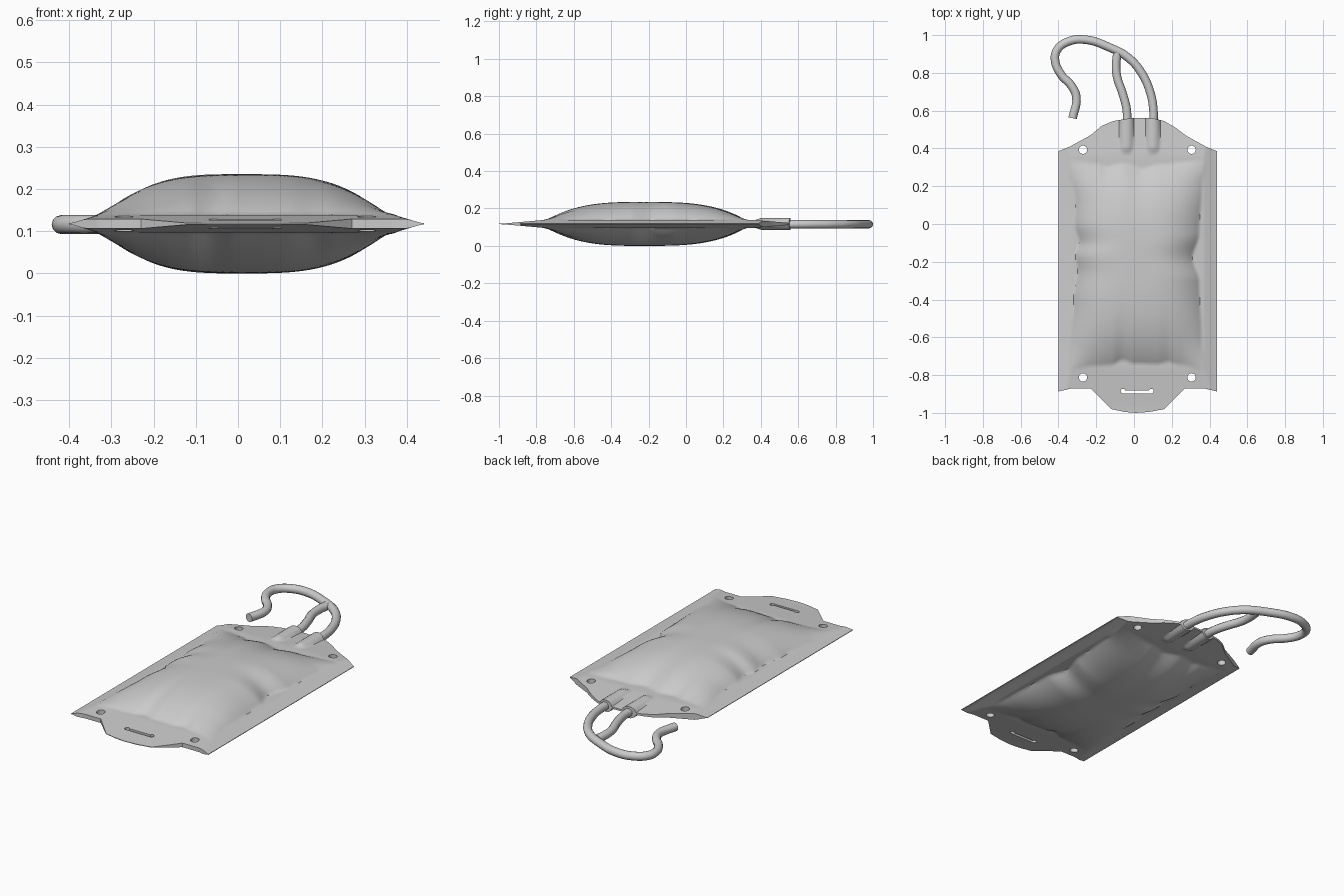
import bpy, bmesh, math

if "Cube" in bpy.data.objects:
    bpy.data.objects.remove(bpy.data.objects["Cube"])

ZC = 0.1175          # mid plane of the bag
XL, XR = -0.40, 0.44
TUBE_X = (-0.04, 0.10)


def interp(pts, v, smooth=False):
    if v <= pts[0][0]:
        return pts[0][1]
    for (a, fa), (b, fb) in zip(pts, pts[1:]):
        if v <= b:
            t = (v - a) / (b - a)
            if smooth:
                t = t * t * (3 - 2 * t)
            return fa + (fb - fa) * t
    return pts[-1][1]


# Outline of the welded sheet
TOP = [(-.40, .385), (-.34, .41), (-.23, .47), (-.17, .52), (-.11, .545), (-.02, .56),
       (.10, .56), (.16, .545), (.22, .51), (.28, .465), (.38, .41), (.44, .385)]
BOT = [(-.40, -.887), (-.33, -.87), (-.23, -.87), (-.18, -.92), (-.12, -.98), (-.05, -.995),
       (.01, -1.0), (.08, -.995), (.16, -.98), (.22, -.92), (.27, -.87), (.37, -.87), (.44, -.887)]

# Wrinkled seam around the filled pillow
P_LEFT = [(-.77, -.345), (-.65, -.335), (-.4, -.32), (-.25, -.30), (-.17, -.31), (-.1, -.29),
          (0, -.315), (.1, -.31), (.33, -.345)]
P_RIGHT = [(-.77, .375), (-.6, .358), (-.3, .345), (-.18, .31), (-.05, .345), (.2, .36), (.33, .38)]
P_BOT = [(-.34, -.77), (-.2, -.75), (-.12, -.745), (-.06, -.72), (0, -.738), (.12, -.742),
         (.18, -.73), (.24, -.745), (.37, -.77)]
P_TOP = [(-.34, .335), (-.2, .315), (-.15, .30), (-.06, .317), (.04, .29), (.14, .312), (.37, .335)]


def swell(v, lo, hi):
    u = abs((v - lo) / (hi - lo) * 2 - 1)
    return 1 - u ** 3.1 if u < 1 else 0


def half_height(x, y):
    # flat flange tapering to its edges
    h = 0.021 * min(1, (x - XL) / .07, (XR - x) / .07, (y + 1) / .24, (.62 - y) / .26)
    # inflated pillow
    f = swell(x, interp(P_LEFT, y, True), interp(P_RIGHT, y, True))
    f *= swell(y, interp(P_BOT, x, True), interp(P_TOP, x, True))
    h += 0.0965 * f ** .95
    # sleeves around the tubes
    k = min(1, max(0, (y - .32) / .08))
    for xc in TUBE_X:
        d = abs(x - xc) / .04
        if d < 1:
            h = max(h, .032 * k * math.sqrt(1 - d * d))
    return max(h, .0015)


def build_bag():
    nx = 84
    xs = [XL + (XR - XL) * i / nx for i in range(nx + 1)]

    def column(x):
        b, t = interp(BOT, x), interp(TOP, x)
        return ([b + (-.79 - b) * j / 10 for j in range(10)]
                + [-.79 + 1.13 * j / 90 for j in range(90)]
                + [.34 + (t - .34) * j / 14 for j in range(15)])

    bm = bmesh.new()
    grids = []
    for s in (1, -1):
        grids.append([[bm.verts.new((x, y, ZC + s * half_height(x, y))) for y in column(x)] for x in xs])
    ny = len(grids[0][0]) - 1
    for g in grids:
        for i in range(nx):
            for j in range(ny):
                bm.faces.new((g[i][j], g[i + 1][j], g[i + 1][j + 1], g[i][j + 1]))
    # rim joining both skins
    ring = ([(i, 0) for i in range(nx)] + [(nx, j) for j in range(ny)]
            + [(i, ny) for i in range(nx, 0, -1)] + [(0, j) for j in range(ny, 0, -1)])
    a, b = grids
    for (i, j), (k, l) in zip(ring, ring[1:] + ring[:1]):
        bm.faces.new((a[i][j], a[k][l], b[k][l], b[i][j]))
    bmesh.ops.recalc_face_normals(bm, faces=bm.faces)
    me = bpy.data.meshes.new("bag")
    bm.to_mesh(me)
    bm.free()
    ob = bpy.data.objects.new("bag", me)
    bpy.context.collection.objects.link(ob)
    return ob


def cut(target, cutter):
    mod = target.modifiers.new("hole", 'BOOLEAN')
    mod.operation, mod.solver, mod.object = 'DIFFERENCE', 'EXACT', cutter
    bpy.context.view_layer.objects.active = target
    bpy.ops.object.modifier_apply(modifier=mod.name)
    bpy.data.objects.remove(cutter, do_unlink=True)


def round_cutter(x, y, r):
    bpy.ops.mesh.primitive_cylinder_add(vertices=20, radius=r, depth=.3, location=(x, y, ZC))
    return bpy.context.object


def tube(name, pts, r=.0225):
    cu = bpy.data.curves.new(name, 'CURVE')
    cu.dimensions = '3D'
    cu.bevel_depth, cu.bevel_resolution = r, 4
    cu.use_fill_caps = True
    cu.resolution_u = 6
    sp = cu.splines.new('BEZIER')
    sp.bezier_points.add(len(pts) - 1)
    for p, (x, y) in zip(sp.bezier_points, pts):
        p.co = (x, y, .1155)
        p.handle_left_type = p.handle_right_type = 'AUTO'
    ob = bpy.data.objects.new(name, cu)
    bpy.context.collection.objects.link(ob)
    return ob


# Bag with four corner holes and a hanging slot
bag = build_bag()
for hx in (-.27, .305):
    for hy in (-.812, .393):
        cut(bag, round_cutter(hx, hy, .022))
bpy.ops.mesh.primitive_cube_add(size=1, location=(.017, -.889, ZC))
bpy.context.object.scale = (.15, .017, .3)
cut(bag, bpy.context.object)
for hx in (-.058, .092):
    cut(bag, round_cutter(hx, -.885, .0125))
bpy.ops.object.select_all(action='DESELECT')
bag.select_set(True)
bpy.context.view_layer.objects.active = bag
bpy.ops.object.shade_smooth_by_angle(angle=math.radians(35))

# Main outlet tube and its short branch
tube("main_tube", [(.10, .50), (.103, .60), (.085, .70), (.04, .80), (-.03, .88), (-.13, .935),
                   (-.26, .976), (-.35, .965), (-.408, .92), (-.417, .86), (-.385, .79),
                   (-.33, .73), (-.305, .67), (-.325, .56)])
tube("branch_tube", [(-.04, .50), (-.038, .60), (-.06, .69), (-.09, .78), (-.095, .84), (-.088, .905)])
